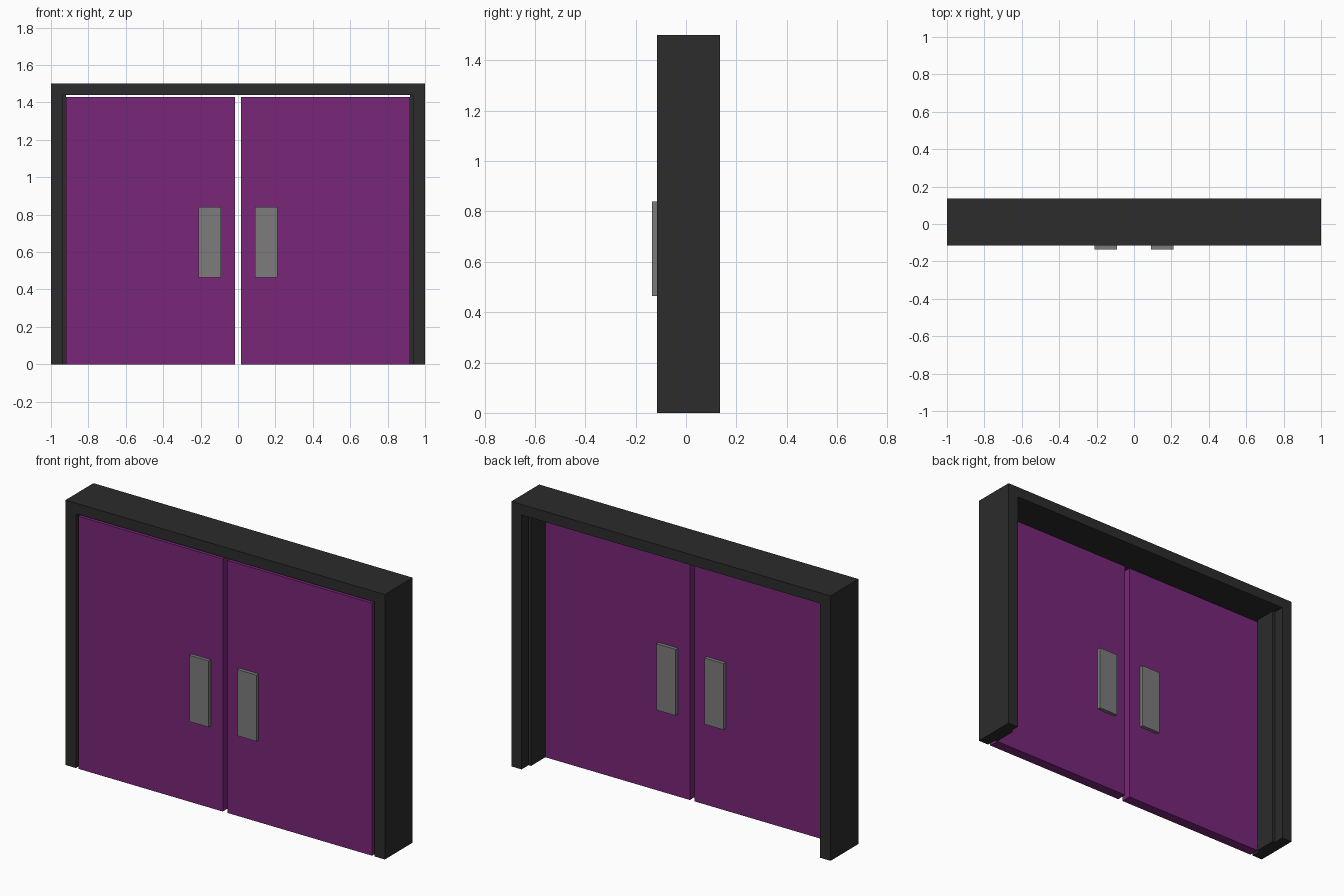
import bpy
import bmesh

if "Cube" in bpy.data.objects:
    bpy.data.objects.remove(bpy.data.objects["Cube"])


def material(name, rgb):
    mat = bpy.data.materials.new(name)
    mat.diffuse_color = (*rgb, 1.0)
    mat.use_nodes = True
    mat.node_tree.nodes["Principled BSDF"].inputs["Base Color"].default_value = mat.diffuse_color
    return mat


DARK = material("dark_frame", (0.025, 0.025, 0.025))
PURPLE = material("purple_panel", (0.19, 0.02, 0.19))
GREY = material("grey_plate", (0.2, 0.2, 0.2))


def finish(name, bm, mat):
    bmesh.ops.recalc_face_normals(bm, faces=bm.faces)
    mesh = bpy.data.meshes.new(name)
    bm.to_mesh(mesh)
    bm.free()
    mesh.materials.append(mat)
    obj = bpy.data.objects.new(name, mesh)
    bpy.context.collection.objects.link(obj)
    return obj


def box(name, x, y, z, mat):
    bm = bmesh.new()
    bmesh.ops.create_cube(bm, size=1)
    for v in bm.verts:
        for i, (lo, hi) in enumerate((x, y, z)):
            v.co[i] = hi if v.co[i] > 0 else lo
    return finish(name, bm, mat)


FRONT, BACK = -0.115, 0.135   # depth of the frame
IN_X, IN_Z = 0.935, 1.44      # frame opening

# Door frame: inverted U profile extruded through the wall depth
profile = [(-1, 0), (-1, 1.5), (1, 1.5), (1, 0),
           (IN_X, 0), (IN_X, IN_Z), (-IN_X, IN_Z), (-IN_X, 0)]
bm = bmesh.new()
face = bm.faces.new([bm.verts.new((x, FRONT, z)) for x, z in profile])
ext = bmesh.ops.extrude_face_region(bm, geom=[face], use_keep_orig=True)
for v in ext["geom"]:
    if isinstance(v, bmesh.types.BMVert):
        v.co.y = BACK
finish("door_frame", bm, DARK)

# Mirrored leaves, jamb stops and push plates
for side, s in (("left", -1), ("right", 1)):
    def span(a, b):
        return tuple(sorted((s * a, s * b)))

    box(f"door_stop_{side}", span(0.92, IN_X), (-0.055, 0.072), (0, IN_Z), DARK)
    box(f"door_leaf_{side}", span(0.015, 0.92), (FRONT, -0.056), (0, 1.43), PURPLE)
    # Plate shows on both faces of the leaf
    box(f"push_plate_{side}", span(0.09, 0.21), (-0.135, -0.036), (0.465, 0.84), GREY)
